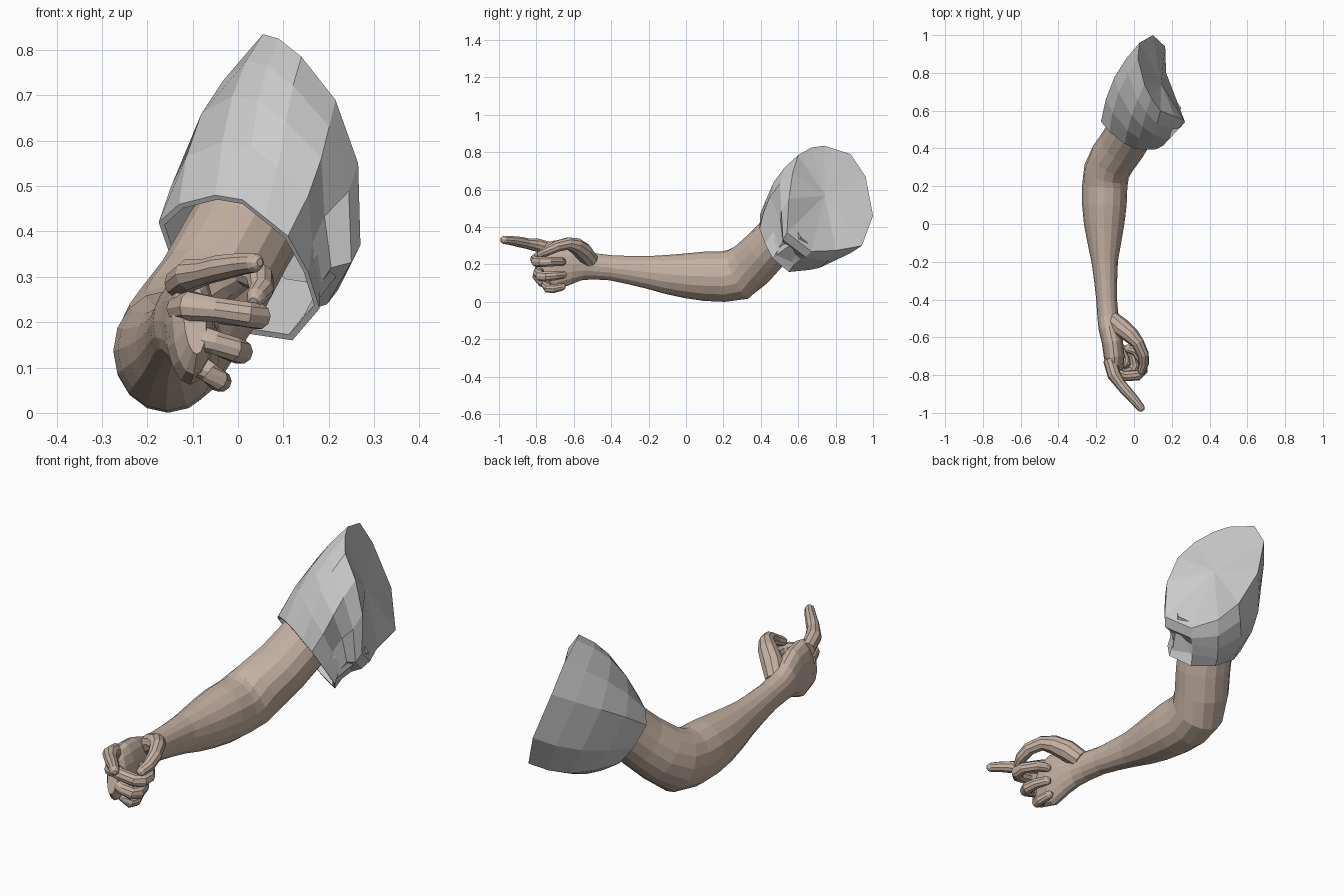
import bpy, math, random
from mathutils import Vector as V

random.seed(4)
skin = bpy.data.materials.new("skin")
skin.diffuse_color = (0.56, 0.44, 0.36, 1)


def make(name, verts, faces, mat=None):
    me = bpy.data.meshes.new(name)
    me.from_pydata([tuple(v) for v in verts], [], faces)
    ob = bpy.data.objects.new(name, me)
    bpy.context.collection.objects.link(ob)
    if mat:
        me.materials.append(mat)
    return ob


def bridge(count, n):
    """Quads joining consecutive rings of n vertices."""
    return [(r * n + i, r * n + (i + 1) % n, (r + 1) * n + (i + 1) % n, (r + 1) * n + i)
            for r in range(count - 1) for i in range(n)]


def tube(name, sections, n, tip=False):
    """Elliptical tube through (x, y, z, half width, half height) sections."""
    s = [(V(p[:3]), p[3], p[-1]) for p in sections]
    if tip:  # round the fingertip off
        d = (s[-1][0] - s[-2][0]).normalized()
        p, a, b = s[-1]
        s += [(p + d * a * 0.6, a * 0.8, b * 0.8), (p + d * a * 0.95, a * 0.4, b * 0.4)]
    verts, prev = [], None
    for k, (p, a, b) in enumerate(s):
        t = (s[min(k + 1, len(s) - 1)][0] - s[max(k - 1, 0)][0]).normalized()
        side = t.cross(V((0, 0, 1))).normalized()
        up = side.cross(t)
        for i in range(n):
            w = 2 * math.pi * i / n
            verts.append(p + side * a * math.cos(w) + up * b * math.sin(w))
    faces = bridge(len(s), n)
    faces += [tuple(range(n))[::-1], tuple(range((len(s) - 1) * n, len(s) * n))]
    return make(name, verts, faces, skin)


# Arm and palm, knuckles to shoulder
tube("arm_and_palm", [
    (-.095, -.795, .21, .025, .085), (-.10, -.765, .20, .044, .118),
    (-.105, -.70, .195, .055, .133), (-.115, -.62, .205, .056, .112),
    (-.13, -.55, .20, .058, .085), (-.138, -.49, .19, .056, .07),
    (-.145, -.40, .182, .055, .067), (-.15, -.30, .17, .061, .076),
    (-.155, -.20, .158, .07, .088), (-.157, -.10, .147, .089, .105),
    (-.158, 0, .14, .107, .12), (-.157, .10, .137, .118, .132),
    (-.155, .20, .135, .12, .135), (-.145, .28, .148, .122, .142),
    (-.11, .35, .20, .124, .132), (-.06, .42, .27, .125, .125),
    (0, .52, .38, .125, .12), (.05, .58, .46, .12, .12)], 16)

# Fingers and thumb: path points with radius
fingers = {
    "index_finger": [(-.13, -.72, .285, .034), (-.105, -.80, .305, .036), (-.07, -.85, .312, .029),
                     (-.04, -.885, .32, .029), (.005, -.935, .328, .025), (.035, -.972, .331, .022)],
    "middle_finger": [(-.13, -.73, .23, .03), (-.105, -.79, .235, .034), (-.05, -.805, .228, .028),
                      (.02, -.80, .217, .029), (.045, -.775, .213, .029), (.047, -.73, .215, .026),
                      (.01, -.675, .215, .025), (-.03, -.66, .215, .022)],
    "ring_finger": [(-.125, -.72, .17, .03), (-.10, -.775, .17, .032), (-.05, -.79, .155, .027),
                    (-.01, -.78, .14, .028), (.005, -.75, .135, .028), (-.005, -.70, .14, .025),
                    (-.03, -.66, .145, .022)],
    "little_finger": [(-.12, -.70, .12, .028), (-.10, -.74, .115, .029), (-.065, -.75, .09, .024),
                      (-.045, -.74, .073, .025), (-.038, -.71, .07, .024), (-.05, -.665, .08, .021)],
    "thumb": [(-.11, -.51, .22, .045), (-.065, -.55, .268, .05), (-.015, -.59, .30, .044),
              (.02, -.63, .312, .034), (.048, -.69, .298, .031), (.052, -.74, .272, .027),
              (.04, -.775, .255, .022)],
}
for name, path in fingers.items():
    tube(name, path, 10, tip=True)

# Sleeve: cuff outline (x, z) on a slanted plane, lofted to the shoulder rim
cuff_xz = [(-.05, .48), (.01, .47), (.06, .43), (.11, .39), (.155, .31), (.18, .23),
           (.12, .16), (.02, .175), (-.08, .24), (-.14, .32), (-.175, .42), (-.13, .46)]
cuff = [V((x, .54 - .6 * (x + .17) - .71 * (z - .42), z)) for x, z in cuff_xz]
rim = [V(p) for p in [(.055, .74, .835), (.09, .67, .825), (.14, .60, .785), (.215, .57, .69),
                      (.265, .55, .55), (.27, .54, .37), (.22, .67, .27), (.17, .80, .275),
                      (.165, .94, .30), (.10, 1.0, .46), (.03, .96, .67), (.02, .88, .79)]]
n = len(cuff)
cc, rc = sum(cuff, V()) / n, sum(rim, V()) / n
axis = V((.44, .73, .52)).normalized()
rings = [[c + (cc - c) * .1 + axis * .2 for c in cuff],   # lining
         [c + (cc - c) * .07 for c in cuff], cuff]        # hem thickness
for t in (.25, .5, .75):
    ring, mid = [], cc.lerp(rc, t)
    for i in range(n):
        p = cuff[i].lerp(rim[i], t)
        bulge = .045 * math.sin(math.pi * t)
        if i in (4, 5, 6):  # armpit creases
            bulge = random.uniform(-.035, .015)
        ring.append(p + (p - mid).normalized() * bulge)
    rings.append(ring)
rings.append(rim)
verts = [v for r in rings for v in r]
k = len(rings) - 1
faces = bridge(k + 1, n)
verts.append(rc)
faces += [(k * n + i, k * n + (i + 1) % n, len(verts) - 1) for i in range(n)]  # shoulder cap
make("sleeve", verts, faces)

# Consistent outward normals
import bmesh
for ob in bpy.data.objects:
    bm = bmesh.new()
    bm.from_mesh(ob.data)
    bmesh.ops.recalc_face_normals(bm, faces=bm.faces)
    bm.to_mesh(ob.data)
    bm.free()
